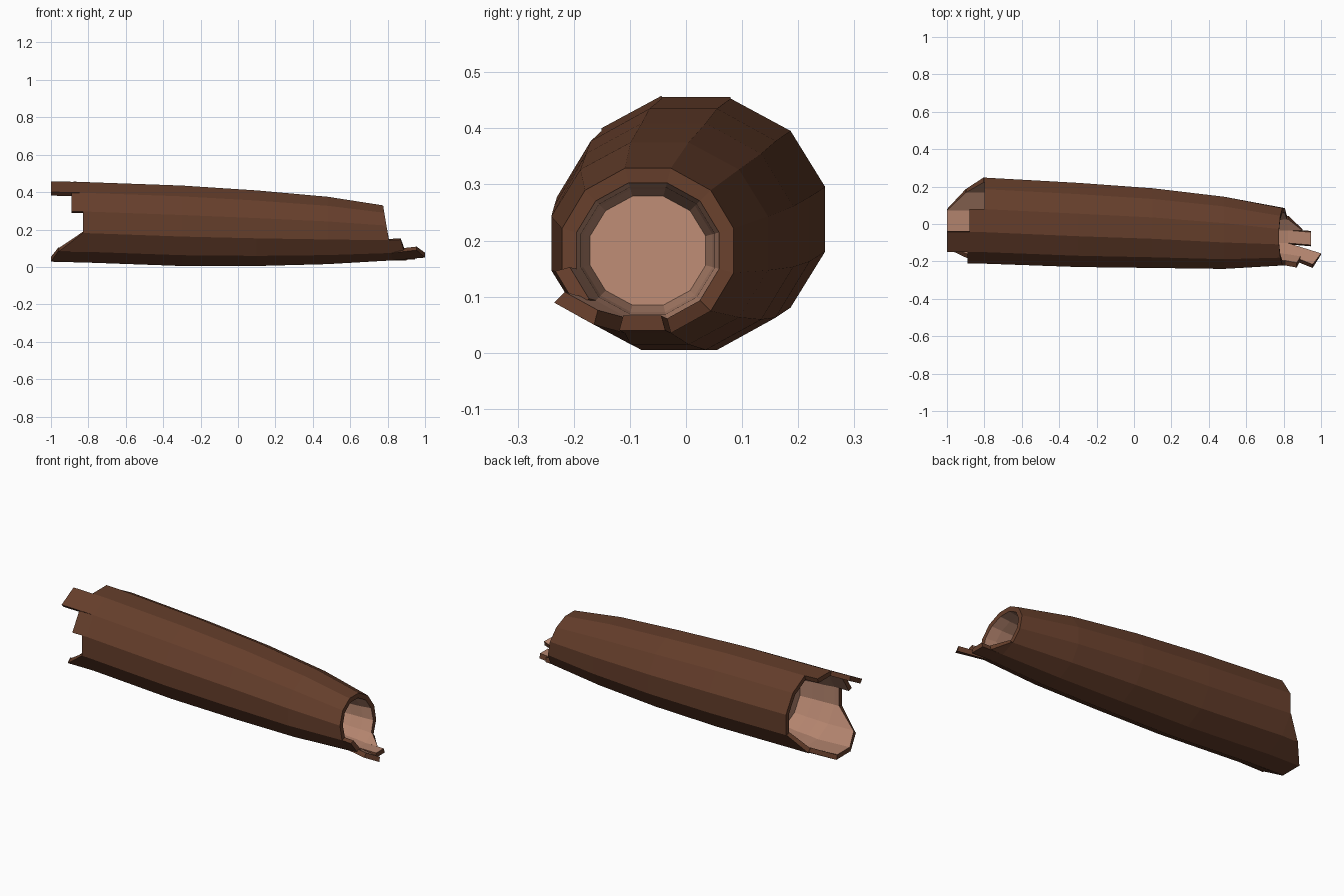
import bpy, bmesh, math
from mathutils import Vector

if "Cube" in bpy.data.objects:
    bpy.data.objects.remove(bpy.data.objects["Cube"])

N = 12
COS15 = math.cos(math.radians(15))


def material(name, rgb):
    m = bpy.data.materials.new(name)
    m.diffuse_color = (*rgb, 1)
    m.use_nodes = True
    m.node_tree.nodes["Principled BSDF"].inputs["Base Color"].default_value = m.diffuse_color
    return m


BARK = material("bark", (0.13, 0.048, 0.024))
WOOD = material("inner_wood", (0.45, 0.23, 0.155))

# Log sections: x, centre y, centre z, half width, half height, end-plane tilt
SECTIONS = [(-0.8, 0.018, 0.238, 0.230, 0.215, 0),
            (-0.3, -0.005, 0.220, 0.225, 0.215, 0),
            (0.1, -0.022, 0.207, 0.213, 0.202, 0),
            (0.48, -0.047, 0.195, 0.193, 0.180, 0),
            (0.8, -0.068, 0.182, 0.153, 0.147, 0.025)]


def ring(sec, inset=0.0, dx=0.0):
    x, cy, cz, hy, hz, tilt = sec
    pts = []
    for k in range(N):
        a = math.radians(15 + 30 * k)
        pts.append(Vector((x + dx - tilt * math.sin(a),
                           cy + (hy - inset) / COS15 * math.cos(a),
                           cz + (hz - inset) / COS15 * math.sin(a))))
    return pts


def finish(bm, name):
    me = bpy.data.meshes.new(name)
    bm.to_mesh(me)
    bm.free()
    me.materials.append(BARK)
    me.materials.append(WOOD)
    ob = bpy.data.objects.new(name, me)
    bpy.context.collection.objects.link(ob)
    return ob


def bridge(bm, a, b, mat, skip=()):
    for k in range(N):
        if k not in skip:
            j = (k + 1) % N
            bm.faces.new((a[k], a[j], b[j], b[k])).material_index = mat


def add(bm, pts):
    return [bm.verts.new(p) for p in pts]


# Splinters: sector -> (tip x at first corner, tip x at second corner, dy, dz)
LEFT = {2: (-0.88, -0.88, 0, 0.003), 3: (-1, -1, 0, 0.005),
        4: (-0.89, -0.89, 0, 0), 5: (-0.83, -0.83, 0, 0),
        6: (-0.83, -0.96, 0, 0), 7: (-0.96, -1, 0, 0.005),
        8: (-1, -1, 0, 0.008), 9: (-1, -0.9, 0, 0.006),
        10: (-0.9, -0.805, 0, 0)}
RIGHT = {6: (0.87, 0.89, -0.012, 0.003), 7: (0.955, 1.0, -0.055, 0.015),
         8: (0.945, 0.945, -0.01, 0.005), 9: (0.9, 0.825, 0, 0)}
THICK = 0.026

# Bark shell
bm = bmesh.new()
rings = [add(bm, ring(s)) for s in SECTIONS]
for a, b in zip(rings, rings[1:]):
    bridge(bm, a, b, 0)

for sec, outer, tips, depth in ((SECTIONS[0], rings[0], LEFT, 1),
                                (SECTIONS[-1], rings[-1], RIGHT, -1)):
    # Rim and stepped hollow closing inside the log
    inner = add(bm, ring(sec, THICK))
    bridge(bm, outer, inner, 0, skip=tips)
    prev = inner
    for d, inset in ((0.06, 0.034), (0.13, 0.038), (0.2, 0.050)):
        cur = add(bm, ring(sec, inset, depth * d))
        bridge(bm, prev, cur, 1)
        prev = cur
    bm.faces.new(prev).material_index = 1

    # Broken splinters along the rim
    for k, (xa, xb, dy, dz) in tips.items():
        j = (k + 1) % N
        base = (outer[k], outer[j], inner[j], inner[k])
        tip = [bm.verts.new((x, v.co.y + dy, v.co.z + dz))
               for v, x in zip(base, (xa, xb, xb, xa))]
        for i in range(4):
            n = (i + 1) % 4
            f = bm.faces.new((base[i], base[n], tip[n], tip[i]))
            f.material_index = 1 if i == 2 else 0
        bm.faces.new(tip)

bmesh.ops.recalc_face_normals(bm, faces=bm.faces)
finish(bm, "hollow_log")
